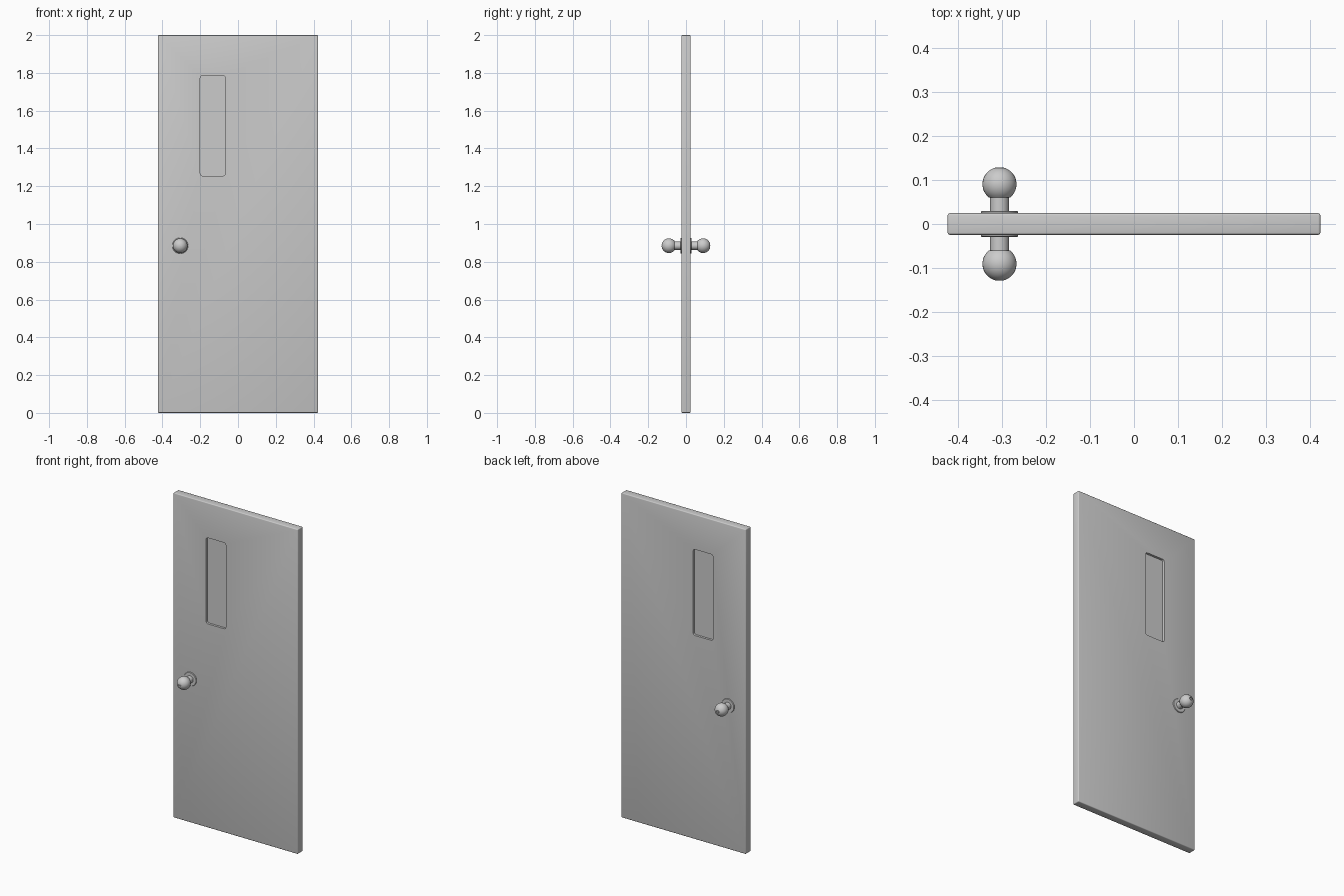
import bpy, bmesh, math
from mathutils import Matrix

cube = bpy.data.objects.get("Cube")
if cube:
    bpy.data.objects.remove(cube, do_unlink=True)

GREY = (0.6, 0.6, 0.6, 1)
mat = bpy.data.materials.new("plain grey")
mat.use_nodes = True
mat.diffuse_color = GREY
mat.node_tree.nodes["Principled BSDF"].inputs["Base Color"].default_value = GREY


def finish(name, bm):
    """Turn a bmesh into a named grey object."""
    bmesh.ops.recalc_face_normals(bm, faces=bm.faces)
    mesh = bpy.data.meshes.new(name)
    bm.to_mesh(mesh)
    bm.free()
    mesh.materials.append(mat)
    obj = bpy.data.objects.new(name, mesh)
    bpy.context.collection.objects.link(obj)
    return obj


def box(name, size, centre):
    bm = bmesh.new()
    bmesh.ops.create_cube(bm, size=1, matrix=Matrix.Translation(centre) @ Matrix.Diagonal((*size, 1)))
    return bm if name is None else finish(name, bm)


def smooth(obj, degrees=35):
    bpy.ops.object.select_all(action="DESELECT")
    obj.select_set(True)
    bpy.context.view_layer.objects.active = obj
    bpy.ops.object.shade_smooth_by_angle(angle=math.radians(degrees))


def cut(obj, cutter):
    mod = obj.modifiers.new("cut", "BOOLEAN")
    mod.operation = "DIFFERENCE"
    mod.solver = "EXACT"
    mod.object = cutter
    bpy.context.view_layer.objects.active = obj
    bpy.ops.object.modifier_apply(modifier=mod.name)
    bpy.data.objects.remove(cutter, do_unlink=True)


HALF = 0.0245
RECESS = 0.014

# Door slab with softly rounded edges
bm = box(None, (0.848, 2 * HALF, 2), (0, 0, 1))
bmesh.ops.bevel(bm, geom=bm.edges[:], offset=0.005, segments=3, profile=0.5, affect="EDGES")
door = finish("door_slab", bm)

# Rounded window recess on both faces, leaving the pane in the middle
for side in (-1, 1):
    bm = box(None, (0.134, 0.1, 0.53), (-0.133, side * (HALF - RECESS + 0.05), 1.52))
    corners = [e for e in bm.edges if abs(e.verts[0].co.y - e.verts[1].co.y) > 0.05]
    bmesh.ops.bevel(bm, geom=corners, offset=0.012, segments=4, profile=0.5, affect="EDGES")
    cut(door, finish("window_cutter", bm))
smooth(door)


def lathe(name, profile, side, segments=32):
    """Spin (radius, distance) points about the knob axis on one door face."""
    bm = bmesh.new()
    verts = [bm.verts.new((r, 0, d)) for r, d in profile]
    edges = [bm.edges.new(pair) for pair in zip(verts, verts[1:])]
    bmesh.ops.spin(bm, geom=verts + edges, cent=(0, 0, 0), axis=(0, 0, 1),
                   angle=math.tau, steps=segments, use_duplicate=False)
    bmesh.ops.remove_doubles(bm, verts=bm.verts, dist=0.0001)
    turn = Matrix.Rotation(-side * math.pi / 2, 4, "X")
    bmesh.ops.transform(bm, matrix=Matrix.Translation((-0.306, 0, 0.885)) @ turn, verts=bm.verts)
    obj = finish(name, bm)
    smooth(obj)
    return obj


# Knob ball: flattened where it meets the neck, with a small flat tip
BALL, MID = 0.0388, 0.0905
arc = []
for i in range(15):
    a = math.radians(-50 + i * 9)
    arc.append((BALL * math.cos(a), MID + BALL * math.sin(a)))

for side, label in ((-1, "front"), (1, "back")):
    lathe(label + "_rosette", [(0, 0.02), (0.042, 0.02), (0.042, 0.0275), (0.040, 0.0295), (0, 0.0295)], side)
    lathe(label + "_neck", [(0, 0.025), (0.0215, 0.025), (0.0215, 0.068), (0, 0.068)], side)
    # The back tip has a shallow round dimple for the lock button
    tip = [(0.01, arc[-1][1]), (0.009, 0.122), (0, 0.122)] if side > 0 else [(0, arc[-1][1] + 0.001)]
    knob = lathe(label + "_knob", [(0, arc[0][1])] + arc + tip, side)
    if side < 0:
        # Key slot across the front tip
        cut(knob, box("slot_cutter", (0.016, 0.02, 0.004), (-0.306, -0.132, 0.885)))
        smooth(knob)

# Lock button in the back dimple
lathe("lock_button", [(0, 0.12), (0.005, 0.12), (0.005, 0.1275), (0, 0.1285)], 1, 16)
